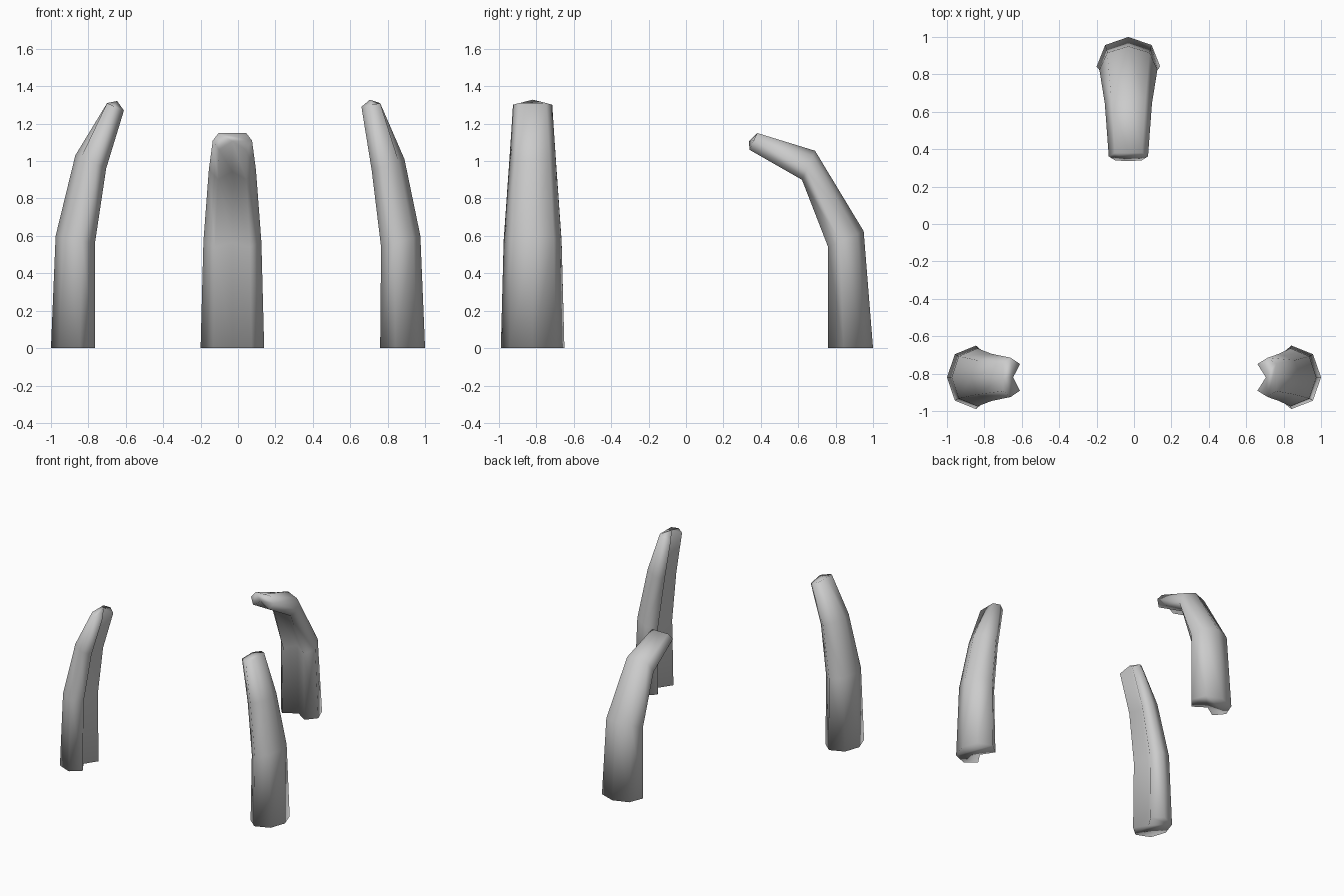
import bpy
import bmesh
from mathutils import Vector

cube = bpy.data.objects.get("Cube")
if cube:
    bpy.data.objects.remove(cube, do_unlink=True)

grey = bpy.data.materials.new("stone grey")
grey.use_nodes = True
colour = (0.6, 0.6, 0.6, 1)
grey.diffuse_color = colour
grey.node_tree.nodes["Principled BSDF"].inputs["Base Color"].default_value = colour

# Half cross-sections: (depth from outer to inner face, share of half width)
BODY = [(0, 0), (0.18, 0.73), (0.66, 1), (1, 0.6), (0.72, 0)]
TIP = [(0, 0), (0, 0.7), (0.45, 1), (1, 0.68), (0.6, 0)]
WIDTHS = [0.17, 0.155, 0.126, 0.105]


def ring_section(half):
    """Mirror a half section into a closed loop."""
    return half + [(t, -w) for t, w in half[-2:0:-1]]


def claw(name, outer, inner, centre, place, tip_push):
    """Loft a grooved claw; outer and inner hold (distance, height) pairs."""
    bm = bmesh.new()
    rings = []
    for i, width in enumerate(WIDTHS):
        last = i == len(WIDTHS) - 1
        a, b = Vector(outer[i]), Vector(inner[i])
        ring = []
        for t, w in ring_section(TIP if last else BODY):
            p = a.lerp(b, t)
            if last and 0 < t < 1 and w == 0:
                p += Vector(tip_push)
            ring.append(bm.verts.new(place(p.x, centre + w * width, p.y)))
        rings.append(ring)
    for low, high in zip(rings, rings[1:]):
        for j in range(len(low)):
            k = (j + 1) % len(low)
            bm.faces.new((low[j], low[k], high[k], high[j]))
    bm.faces.new(rings[0])
    bm.faces.new(rings[-1])
    bmesh.ops.recalc_face_normals(bm, faces=bm.faces)
    for face in bm.faces:
        face.smooth = True
    mesh = bpy.data.meshes.new(name)
    bm.to_mesh(mesh)
    bm.free()
    mesh.materials.append(grey)
    obj = bpy.data.objects.new(name, mesh)
    bpy.context.collection.objects.link(obj)


# Two upright front claws
claw("left_claw",
     [(1, 0), (0.975, 0.6), (0.89, 1.01), (0.76, 1.31)],
     [(0.76, 0), (0.765, 0.54), (0.715, 0.95), (0.66, 1.29)],
     -0.82, lambda d, s, z: (d, s, z), (0.005, 0.03))
claw("right_claw",
     [(1, 0), (0.975, 0.6), (0.87, 1.03), (0.70, 1.31)],
     [(0.765, 0), (0.765, 0.56), (0.705, 0.96), (0.61, 1.27)],
     -0.82, lambda d, s, z: (-d, s, z), (0, 0.035))

# Strongly bent back claw
claw("back_claw",
     [(1, 0), (0.95, 0.625), (0.69, 1.055), (0.38, 1.15)],
     [(0.76, 0), (0.76, 0.54), (0.62, 0.9), (0.34, 1.06)],
     -0.03, lambda d, s, z: (s, d, z), (-0.02, 0.01))
